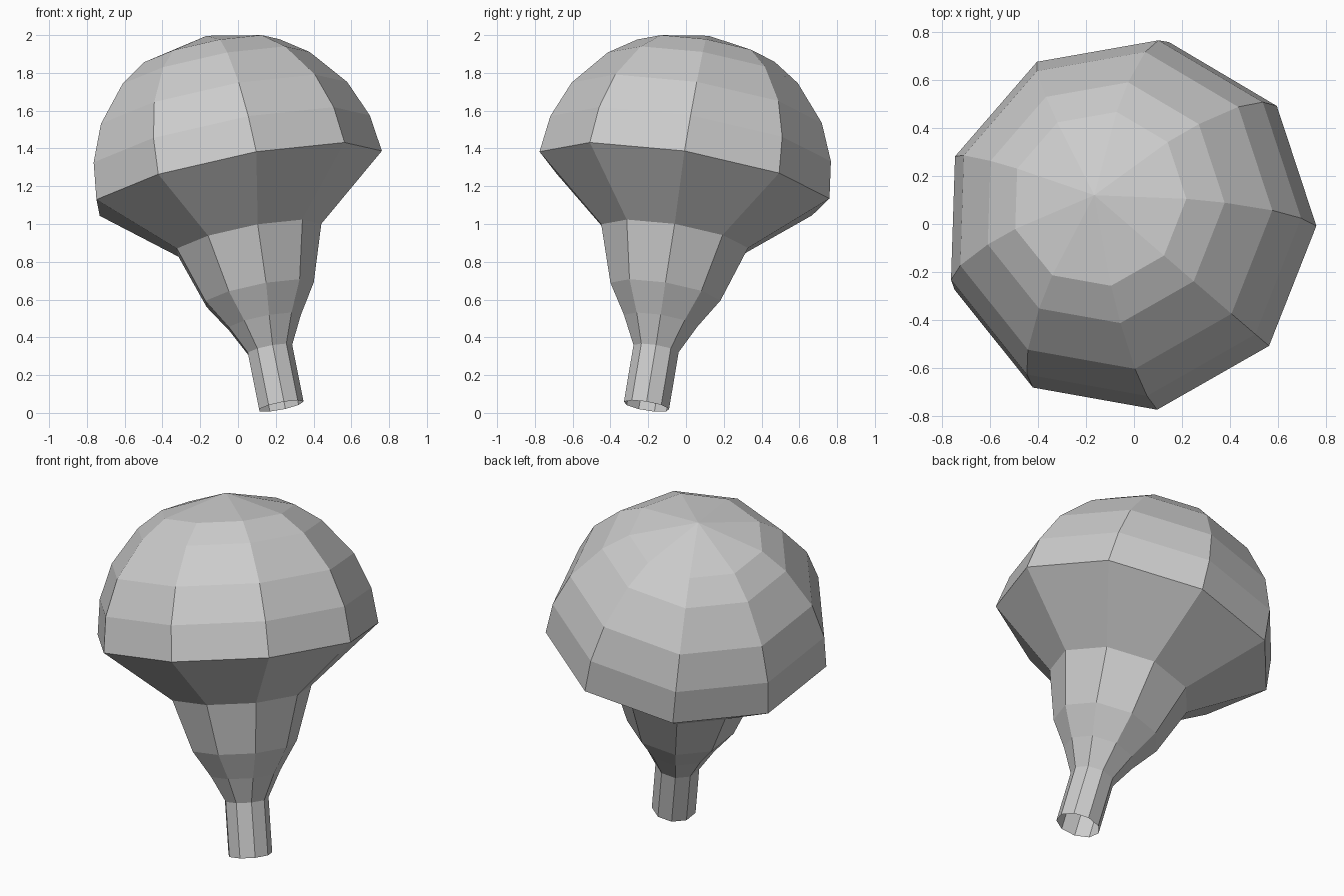
import bpy, bmesh
from math import cos, sin, tau, sqrt
from mathutils import Vector, Matrix

cube = bpy.data.objects.get("Cube")
if cube:
    bpy.data.objects.remove(cube, do_unlink=True)

SIDES = 9
RADIUS = 0.79

grey = bpy.data.materials.new("light_grey")
grey.use_nodes = True
colour = (0.6, 0.6, 0.6, 1)
grey.diffuse_color = colour
grey.node_tree.nodes["Principled BSDF"].inputs["Base Color"].default_value = colour

# Leaning frame: origin at the middle of the widest rim
axis = Vector((-0.2, 0.168, 1)).normalized()
side = Vector((axis.z, 0, -axis.x)).normalized()
frame = Matrix((side, axis.cross(side), axis)).transposed().to_4x4()
frame.translation = (-0.013, -0.008, 1.232)


def lathe(name, profile):
    """Faceted surface through (radius, height) points, listed bottom to top."""
    bm = bmesh.new()
    rings = []
    for r, h in profile:
        if r == 0:
            rings.append([bm.verts.new((0, 0, h))] * SIDES)
        else:
            rings.append([bm.verts.new((r * cos(tau * i / SIDES), r * sin(tau * i / SIDES), h))
                          for i in range(SIDES)])
    for low, high in zip(rings, rings[1:]):
        for i in range(SIDES):
            j = (i + 1) % SIDES
            corners = [low[i], low[j], high[j], high[i]]
            bm.faces.new(list(dict.fromkeys(corners)))
    mesh = bpy.data.meshes.new(name)
    bm.to_mesh(mesh)
    bm.free()
    mesh.materials.append(grey)
    obj = bpy.data.objects.new(name, mesh)
    obj.matrix_world = frame
    bpy.context.collection.objects.link(obj)
    return obj


# Rounded dome: rings lie on a sphere
dome_heights = (0, 0.2, 0.4, 0.597, 0.696)
lathe("bulb_dome", [(sqrt(RADIUS**2 - h * h), h) for h in dome_heights] + [(0, RADIUS)])

# Sloped underside from neck to rim
lathe("bulb_underside", [(0.4, -0.32), (RADIUS, 0)])

# Tapering neck with an open tube at the end
lathe("neck", [(0.123, -1.236), (0.123, -0.926), (0.2, -0.776), (0.3, -0.62), (0.4, -0.32)])
